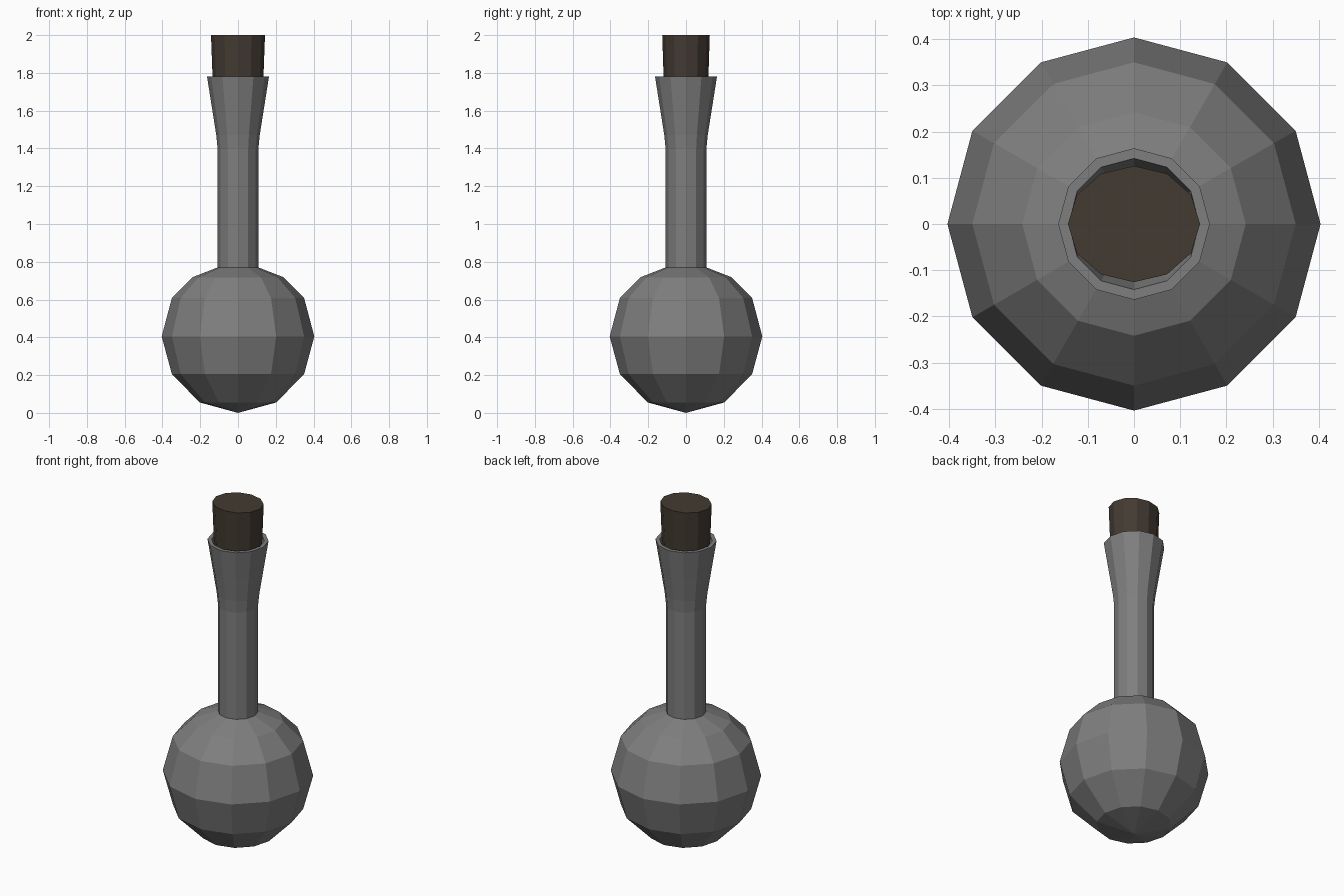
import bpy, bmesh, math

if "Cube" in bpy.data.objects:
    bpy.data.objects.remove(bpy.data.objects["Cube"])

SIDES = 12


def material(name, rgb):
    m = bpy.data.materials.new(name)
    m.diffuse_color = (*rgb, 1)
    m.use_nodes = True
    m.node_tree.nodes["Principled BSDF"].inputs["Base Color"].default_value = m.diffuse_color
    return m


def lathe(name, profile, mat, squash=1.0):
    """Spin (radius, z) points into a closed 12-sided body; squash scales y."""
    bm = bmesh.new()
    rings = []
    for r, z in profile:
        n = SIDES if r > 0 else 1
        rings.append([bm.verts.new((r * math.cos(math.tau * i / SIDES),
                                    r * squash * math.sin(math.tau * i / SIDES), z))
                      for i in range(n)])
    for a, b in zip(rings, rings[1:]):
        for i in range(SIDES):
            j = (i + 1) % SIDES
            quad = [a[i % len(a)], a[j % len(a)], b[j % len(b)], b[i % len(b)]]
            bm.faces.new(list(dict.fromkeys(quad)))
    # cap open ends
    for ring in (rings[0], rings[-1]):
        if len(ring) > 1:
            bm.faces.new(ring)
    bmesh.ops.recalc_face_normals(bm, faces=bm.faces)
    mesh = bpy.data.meshes.new(name)
    bm.to_mesh(mesh)
    bm.free()
    mesh.materials.append(mat)
    ob = bpy.data.objects.new(name, mesh)
    bpy.context.collection.objects.link(ob)
    return ob


glass = material("grey_glass", (0.21, 0.21, 0.21))
cork = material("dark_cork", (0.057, 0.043, 0.032))

# round bulb, straight neck, flared mouth with a flat lip and shallow well
lathe("flask", [(0, 0), (0.202, 0.055), (0.35, 0.205), (0.404, 0.405),
                (0.35, 0.608), (0.242, 0.718), (0.108, 0.77),
                (0.108, 1.40), (0.115, 1.47), (0.137, 1.61), (0.164, 1.78),
                (0.142, 1.78), (0.125, 1.70)], glass)

# slightly oval, tapered stopper
lathe("stopper", [(0.131, 1.69), (0.135, 1.785), (0.143, 2.0)], cork, 0.88)
